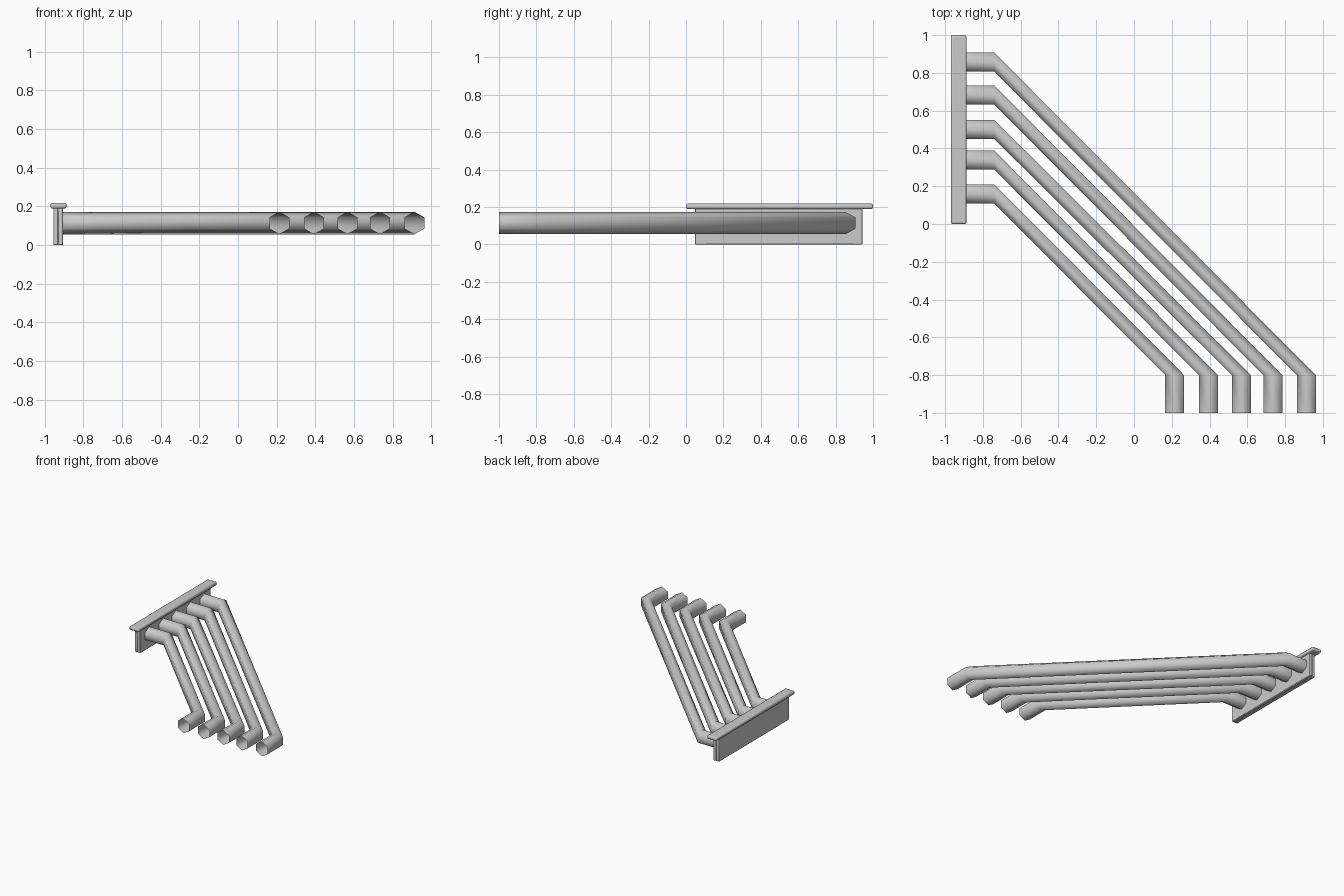
import bpy, bmesh, math

if "Cube" in bpy.data.objects:
    bpy.data.objects.remove(bpy.data.objects["Cube"])

PIPE_Z, PIPE_R = 0.114, 0.058


def box(name, x0, x1, y0, y1, z0, z1, bevel):
    """Softly bevelled box given by its extents."""
    bpy.ops.mesh.primitive_cube_add(
        size=1, location=((x0 + x1) / 2, (y0 + y1) / 2, (z0 + z1) / 2))
    ob = bpy.context.object
    ob.name = name
    ob.scale = (x1 - x0, y1 - y0, z1 - z0)
    bpy.ops.object.transform_apply(location=False, rotation=False, scale=True)
    mod = ob.modifiers.new("bevel", 'BEVEL')
    mod.width, mod.segments = bevel, 2
    bpy.ops.object.shade_smooth_by_angle()
    return ob


def pipe(name, y, x):
    """Open six-sided pipe; the sections at both bends stay square to the end runs."""
    hexagon = [(PIPE_R * math.sin(math.tau * i / 6), PIPE_R * math.cos(math.tau * i / 6))
               for i in range(6)]
    bm = bmesh.new()
    rings = []
    for px in (-0.91, -0.74):
        rings.append([bm.verts.new((px, y + u, PIPE_Z + v)) for u, v in hexagon])
    for py in (-0.80, -1.0):
        rings.append([bm.verts.new((x + u, py, PIPE_Z + v)) for u, v in hexagon])
    for a, b in zip(rings, rings[1:]):
        for i in range(6):
            j = (i + 1) % 6
            bm.faces.new((a[i], a[j], b[j], b[i]))
    bmesh.ops.recalc_face_normals(bm, faces=bm.faces)
    for f in bm.faces:
        f.smooth = True
    me = bpy.data.meshes.new(name)
    bm.to_mesh(me)
    bm.free()
    bpy.context.collection.objects.link(bpy.data.objects.new(name, me))


# Flange: two back-to-back plates under a cap rail
box("flange_outer_plate", -0.955, -0.93, 0.048, 0.943, 0.0, 0.192, 0.004)
box("flange_inner_plate", -0.93, -0.904, 0.048, 0.943, 0.0, 0.192, 0.004)
box("flange_cap_rail", -0.97, -0.887, 0.0, 1.0, 0.189, 0.218, 0.009)

# Five parallel pipes, each turning from the flange to the front
for n, (y, x) in enumerate([(0.857, 0.913), (0.683, 0.735), (0.501, 0.568),
                            (0.338, 0.394), (0.16, 0.215)], 1):
    pipe(f"pipe_{n}", y, x)
